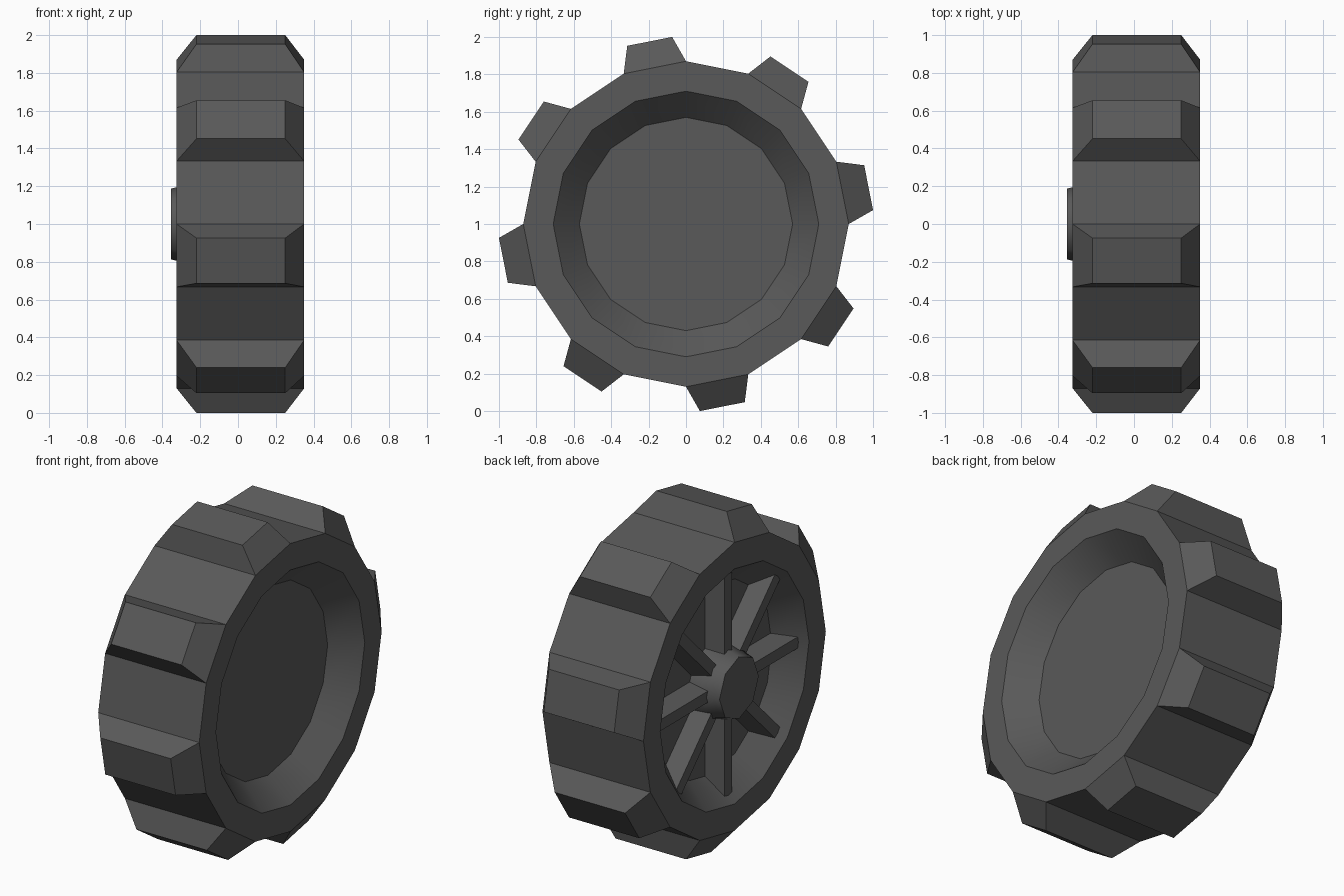
import bpy, bmesh
from math import sin, cos, radians, pi

if "Cube" in bpy.data.objects:
    bpy.data.objects.remove(bpy.data.objects["Cube"])

CZ = 1.0          # axle height
SIDES = 16

rubber = bpy.data.materials.new("dark grey")
rubber.diffuse_color = (0.1, 0.1, 0.1, 1)
rubber.use_nodes = True
rubber.node_tree.nodes["Principled BSDF"].inputs["Base Color"].default_value = rubber.diffuse_color


def polar(x, r, a):
    """Point at radius r and angle a around the x axle."""
    return (x, r * cos(a), CZ + r * sin(a))


def finish(bm, name, smooth_deg):
    bmesh.ops.recalc_face_normals(bm, faces=bm.faces[:])
    me = bpy.data.meshes.new(name)
    bm.to_mesh(me)
    bm.free()
    me.materials.append(rubber)
    ob = bpy.data.objects.new(name, me)
    bpy.context.collection.objects.link(ob)
    bpy.ops.object.select_all(action='DESELECT')
    ob.select_set(True)
    bpy.context.view_layer.objects.active = ob
    bpy.ops.object.shade_smooth_by_angle(angle=radians(smooth_deg))
    return ob


def lathe(bm, profile, sides):
    """Revolve (x, r) points around the axle, cap both ends; return face bands."""
    rings = [[bm.verts.new(polar(x, r, 2 * pi * i / sides)) for i in range(sides)]
             for x, r in profile]
    bands = []
    for p, q in zip(rings, rings[1:]):
        bands.append([bm.faces.new((p[i], p[(i + 1) % sides], q[(i + 1) % sides], q[i]))
                      for i in range(sides)])
    bm.faces.new(rings[0])
    bm.faces.new(rings[-1])
    return bands


# tyre with dished faces
bm = bmesh.new()
bands = lathe(bm, [(0.20, 0.57), (0.35, 0.71), (0.35, 0.87),
                   (-0.325, 0.87), (-0.325, 0.71), (-0.175, 0.57)], SIDES)

# tread blocks: every other outer face extruded and tapered
for i in range(0, SIDES, 2):
    face = bands[2][i]
    mid = 2 * pi * (i + 0.5) / SIDES
    new = bmesh.ops.extrude_discrete_faces(bm, faces=[face])["faces"][0]
    for v in new.verts:
        side = -sin(mid) * v.co.y + cos(mid) * (v.co.z - CZ)
        a = mid + radians(7 if side > 0 else -7)
        v.co = polar(0.25 if v.co.x > 0 else -0.22, 1.003, a)
finish(bm, "tyre", 20)

# flared hub on the left side
bm = bmesh.new()
lathe(bm, [(-0.17, 0.245), (-0.325, 0.195), (-0.355, 0.187)], 8)
finish(bm, "hub", 50)

# eight tapered spokes: (x, radial start, radial end, half width)
bm = bmesh.new()
for k in range(8):
    a = k * pi / 4
    loops = []
    for x, r0, r1, w in [(-0.17, 0.1, 0.575, 0.07), (-0.282, 0.1, 0.675, 0.034)]:
        loops.append([bm.verts.new((x, r * cos(a) - s * sin(a), CZ + r * sin(a) + s * cos(a)))
                      for r, s in [(r0, -w), (r1, -w), (r1, w), (r0, w)]])
    lo, hi = loops
    bm.faces.new(lo)
    bm.faces.new(hi)
    for i in range(4):
        j = (i + 1) % 4
        bm.faces.new((lo[i], lo[j], hi[j], hi[i]))
finish(bm, "spokes", 20)
